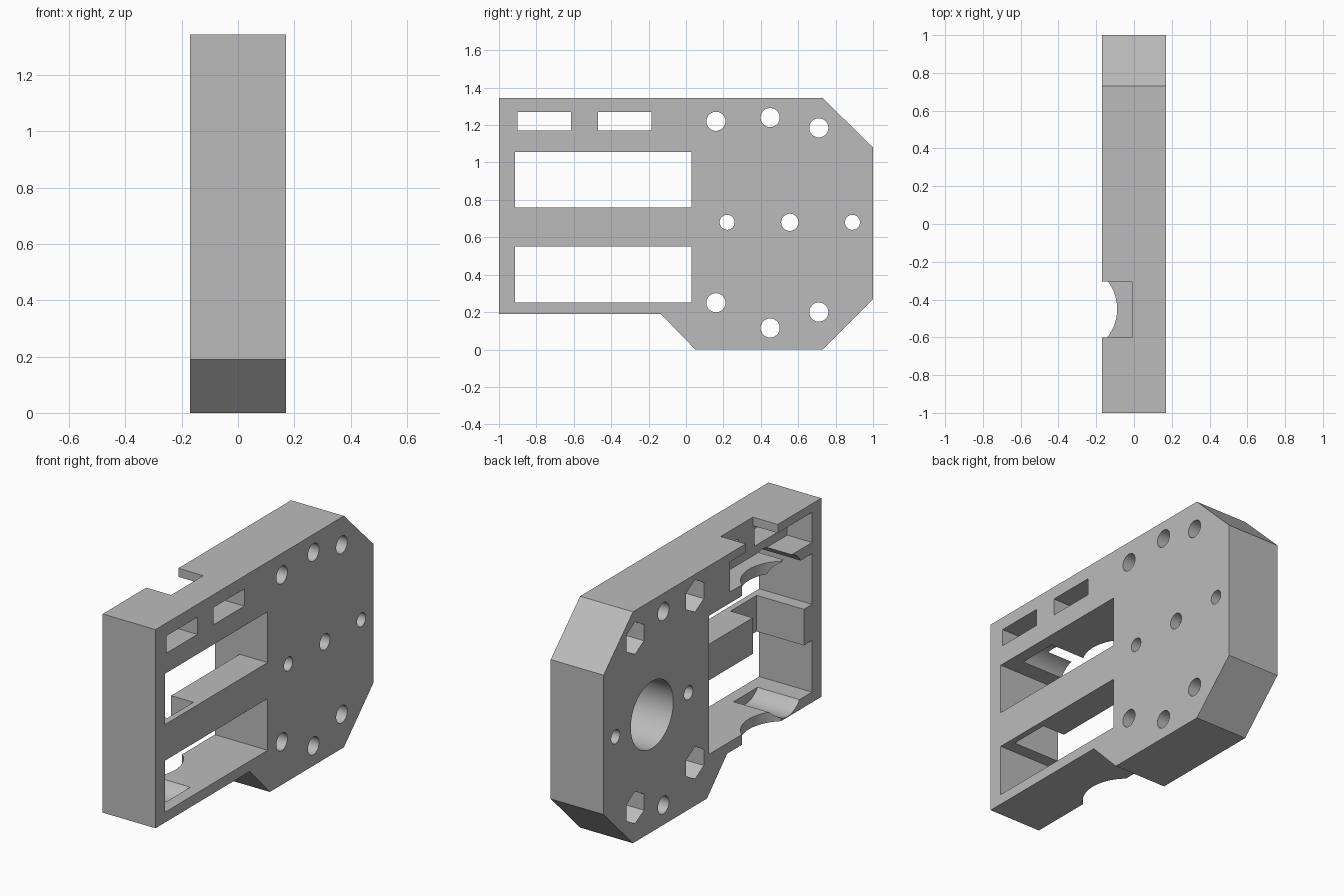
import bpy, bmesh, math

if "Cube" in bpy.data.objects:
    bpy.data.objects.remove(bpy.data.objects["Cube"], do_unlink=True)

HALF = 0.17      # half thickness of the bracket
WALL = -0.01     # floor of the open side's recesses
OUT = -0.3       # cutters start outside the open side

grey = bpy.data.materials.new("plain_grey")
grey.use_nodes = True
colour = (0.5, 0.5, 0.5, 1)
grey.diffuse_color = colour
grey.node_tree.nodes["Principled BSDF"].inputs["Base Color"].default_value = colour


def prism(name, points, axis, lo, hi):
    """Extrude a 2D outline along x (points are y, z) or z (points are x, y)."""
    bm = bmesh.new()
    place = (lambda a, b: (lo, a, b)) if axis == "x" else (lambda a, b: (a, b, lo))
    face = bm.faces.new([bm.verts.new(place(a, b)) for a, b in points])
    made = bmesh.ops.extrude_face_region(bm, geom=[face])["geom"]
    shift = (hi - lo, 0, 0) if axis == "x" else (0, 0, hi - lo)
    bmesh.ops.translate(bm, vec=shift, verts=[v for v in made if isinstance(v, bmesh.types.BMVert)])
    bmesh.ops.recalc_face_normals(bm, faces=bm.faces)
    mesh = bpy.data.meshes.new(name)
    bm.to_mesh(mesh)
    bm.free()
    mesh.materials.append(grey)
    obj = bpy.data.objects.new(name, mesh)
    bpy.context.collection.objects.link(obj)
    return obj


def ring(a, b, radius, sides=48):
    """Regular polygon with a corner pointing up."""
    turn = 2 * math.pi / sides
    return [(a + radius * math.sin(i * turn), b + radius * math.cos(i * turn)) for i in range(sides)]


def rect(a0, a1, b0, b1):
    return [(a0, b0), (a1, b0), (a1, b1), (a0, b1)]


# Main plate with chamfered motor end
body = prism("bracket_body", [(-1, 0.19), (-0.135, 0.19), (0.05, 0), (0.73, 0), (1, 0.27),
                              (1, 1.08), (0.73, 1.345), (-1, 1.345)], "x", -HALF, HALF)


def cut(points, axis="x", lo=OUT, hi=-OUT):
    tool = prism("cutter", points, axis, lo, hi)
    tool.hide_render = True
    mod = body.modifiers.new("cut", "BOOLEAN")
    mod.operation = "DIFFERENCE"
    mod.solver = "EXACT"
    mod.object = tool
    bpy.context.view_layer.objects.active = body
    bpy.ops.object.modifier_apply(modifier=mod.name)
    bpy.data.objects.remove(tool, do_unlink=True)


# Two long windows, and the space beside the beam between them
for low, high in ((0.25, 0.55), (0.76, 1.055)):
    cut(rect(-0.915, 0.03, low, high))
cut([(OUT, -0.84), (0.134, -0.84), (0.134, -0.6), (WALL, -0.6), (WALL, 0.03), (OUT, 0.03)],
    "z", 0.45, 0.9)

# Upper pocket, its two slots, and the notch in the top
cut(rect(-0.915, -0.16, 1.12, 1.295), hi=WALL)
for start in (-0.9, -0.47):
    cut(rect(start, start + 0.285, 1.17, 1.27))
cut(rect(OUT, WALL, -0.6, -0.305), "z", 1.2, 1.5)

# Round finger cut through the shelf and the bottom rail
cut(ring(-0.33, -0.45, 0.241, 64), "z", 0.1, 1.2)

# Shallow round grooves in the rail and under the shelf
cut(ring(-0.69, 0.332, 0.1375), hi=0.1)
cut(ring(-0.69, 0.988, 0.1375), hi=0.1)

# Blind motor bore with its centre and side holes
cut(ring(0.555, 0.68, 0.195, 64), hi=0.11)
cut(ring(0.555, 0.68, 0.046))
for y in (0.22, 0.89):
    cut(ring(y, 0.68, 0.04))

# Screw holes, four of them with nut pockets on the open side
for y, z in ((0.16, 1.22), (0.71, 1.185), (0.16, 0.25), (0.71, 0.2)):
    cut(ring(y, z, 0.051))
    cut(ring(y, z, 0.094, 6), hi=0.02)
for z in (1.24, 0.115):
    cut(ring(0.45, z, 0.051))

# Smooth the round walls, keep the edges sharp
bpy.ops.object.select_all(action="DESELECT")
body.select_set(True)
bpy.context.view_layer.objects.active = body
bpy.ops.object.shade_smooth_by_angle(angle=math.radians(30))
